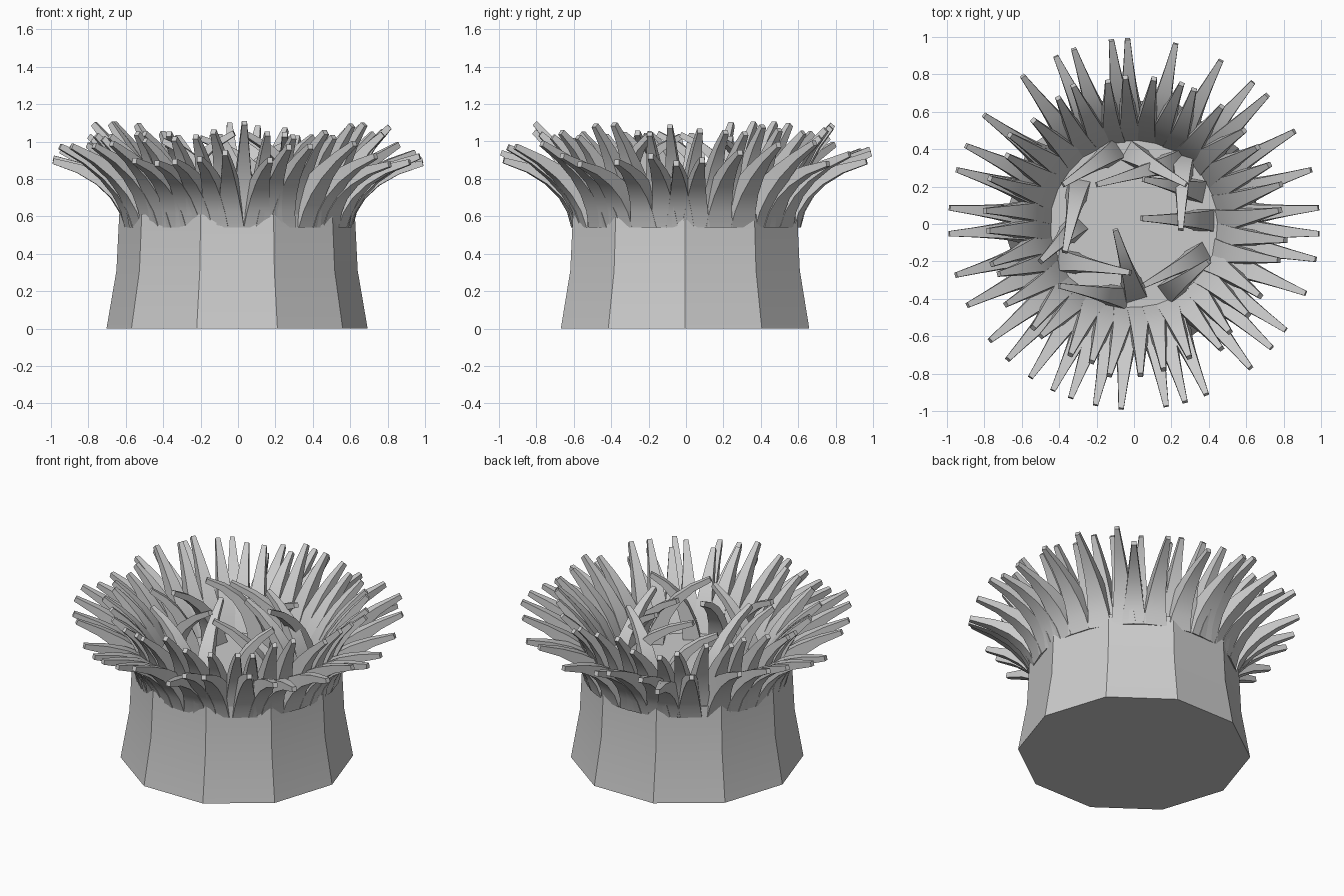
import bpy, bmesh, math, random
from mathutils import Vector

if "Cube" in bpy.data.objects:
    bpy.data.objects.remove(bpy.data.objects["Cube"])

random.seed(4)


def finish(bm, name, angle):
    bmesh.ops.recalc_face_normals(bm, faces=bm.faces[:])
    me = bpy.data.meshes.new(name)
    bm.to_mesh(me)
    bm.free()
    ob = bpy.data.objects.new(name, me)
    bpy.context.collection.objects.link(ob)
    bpy.ops.object.select_all(action='DESELECT')
    ob.select_set(True)
    bpy.context.view_layer.objects.active = ob
    bpy.ops.object.shade_smooth_by_angle(angle=math.radians(angle))
    return ob


def bridge(bm, rings):
    n = len(rings[0])
    for a, b in zip(rings, rings[1:]):
        for i in range(n):
            j = (i + 1) % n
            bm.faces.new((a[i], a[j], b[j], b[i]))
    bm.faces.new(rings[0][::-1])
    bm.faces.new(rings[-1])


def tentacle(bm, base, ctrl, tip, width, thick, segs=5):
    """Tapered box swept along a quadratic curve."""
    flat = Vector((tip.x - base.x, tip.y - base.y, 0)).normalized()
    side = Vector((-flat.y, flat.x, 0))
    rings = []
    for k in range(segs + 1):
        t = k / segs
        p = base * (1 - t) ** 2 + ctrl * 2 * t * (1 - t) + tip * t * t
        d = ((ctrl - base) * (1 - t) + (tip - ctrl) * t).normalized()
        up = side.cross(d).normalized()
        w = (width * (1 - t) + 0.028 * t) / 2
        h = (thick * (1 - t) ** 1.2 + 0.03 * t) / 2
        rings.append([bm.verts.new(p + side * (w * a) + up * (h * b))
                      for a, b in ((-1, -1), (1, -1), (1, 1), (-1, 1))])
    bridge(bm, rings)


def polar(r, deg, z):
    a = math.radians(deg)
    return Vector((r * math.cos(a), r * math.sin(a), z))


# ten-sided stalk, flat on top
bm = bmesh.new()
rings = []
for r, z in ((0.698, 0), (0.645, 0.31), (0.63, 0.61)):
    rings.append([bm.verts.new(polar(r, 36 * i, z) + Vector((-0.005, -0.005, 0)))
                  for i in range(10)])
bridge(bm, rings)
finish(bm, "stalk", 20)

# long outer ring of tentacles, given by direction of each tip
outer_angles = [5, -3, -11, -22, -35, -42, -51, -67, -74, -80, -94, -102, -110,
                -116, -124, -133, -141, -154, -164, -177, 175, 163, 155, 144,
                127, 115, 109, 97, 92, 77, 62, 50, 44, 30, 17]
bm = bmesh.new()
for a in outer_angles:
    tentacle(bm, polar(0.53, a, 0.57), polar(0.62, a, 0.81),
             polar(0.99, a, random.uniform(0.87, 1.0)), 0.15, 0.17)
finish(bm, "outer_tentacles", 35)

# shorter, more upright second ring
bm = bmesh.new()
for i in range(36):
    a = i * 10 + 3
    tentacle(bm, polar(0.515, a, 0.575), polar(0.57, a, 0.85),
             polar(random.uniform(0.77, 0.82), a + random.uniform(-3, 3),
                   random.uniform(1.0, 1.1)), 0.13, 0.16)
finish(bm, "upright_tentacles", 35)

# loose inner tentacles: root x, y and tip x, y
inner = [(.38, .02, .04, .03), (.33, .18, .05, .24), (-.12, .38, -.38, .21),
         (0, .37, .28, .21), (-.3, .19, -.37, -.15), (-.32, -.02, -.5, -.2),
         (-.36, -.2, -.02, -.26), (-.08, -.39, -.4, -.33), (0, -.36, -.1, -.03),
         (.35, -.17, .05, -.33), (.2, -.35, .4, -.2), (.26, .32, .25, -.03),
         (.22, .33, -.2, .21)]
bm = bmesh.new()
for bx, by, tx, ty in inner:
    base, tip = Vector((bx, by, 0.58)), Vector((tx, ty, random.uniform(0.98, 1.05)))
    ctrl = base.lerp(tip, 0.12)
    ctrl.z = 0.9
    tentacle(bm, base, ctrl, tip, 0.12, 0.11)
finish(bm, "inner_tentacles", 35)
